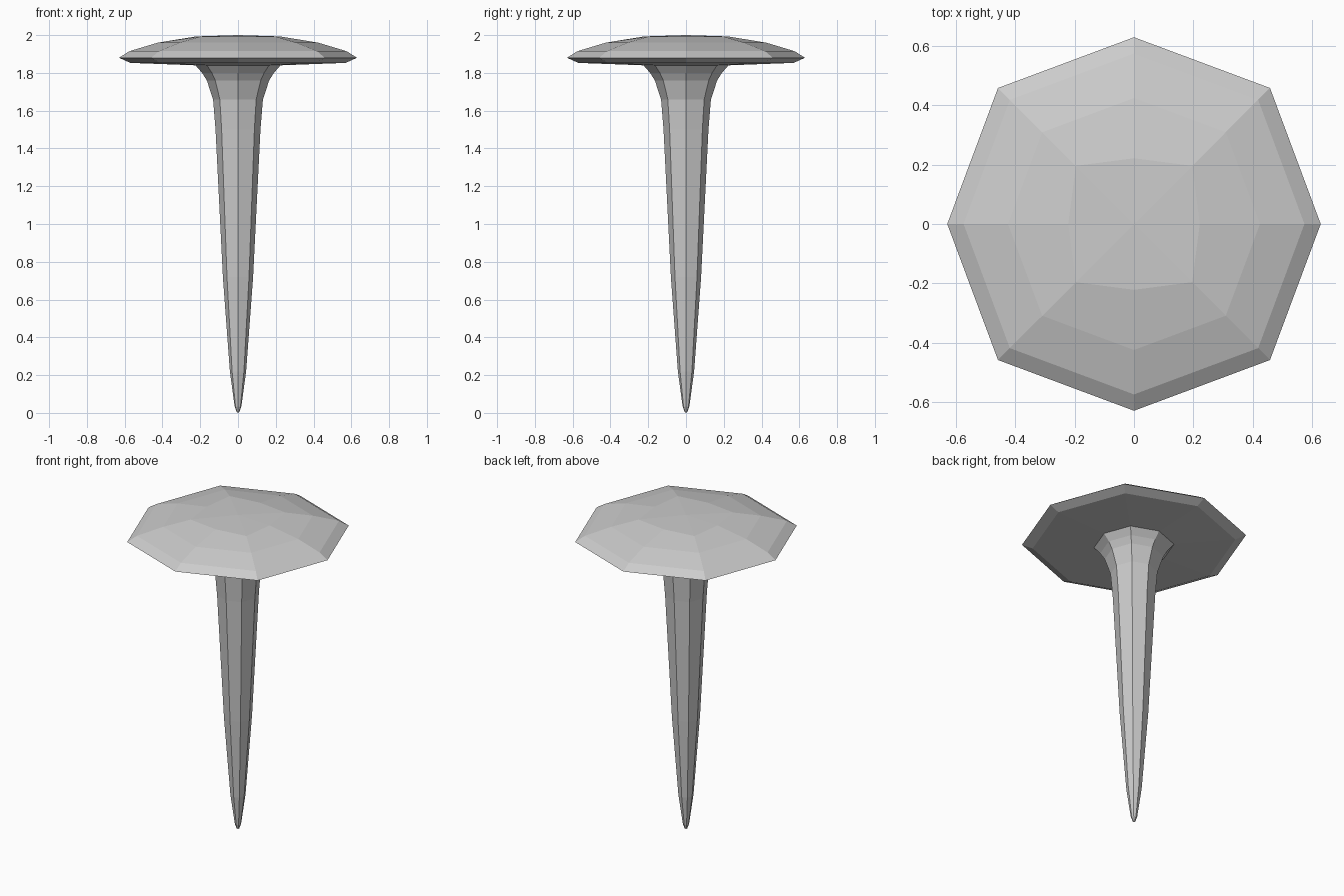
import bpy, bmesh, math

if "Cube" in bpy.data.objects:
    bpy.data.objects.remove(bpy.data.objects["Cube"])

SIDES = 8
DIAG = 1.03  # diagonal corners sit slightly further out than the axis ones


def lathe(name, profile, bottom, top):
    """Flat-faced eight-sided turning; profile is (radius, z[, diagonal factor])."""
    bm = bmesh.new()
    rings = []
    for r, z, *d in profile:
        diag = d[0] if d else DIAG
        ring = []
        for i in range(SIDES):
            a = math.tau * i / SIDES
            k = r * (diag if i % 2 else 1)
            ring.append(bm.verts.new((k * math.cos(a), k * math.sin(a), z)))
        rings.append(ring)
    for lo, hi in zip(rings, rings[1:]):
        for i in range(SIDES):
            j = (i + 1) % SIDES
            bm.faces.new((lo[i], lo[j], hi[j], hi[i]))
    # close the ends with a fan to a centre point
    for ring, z in ((rings[0], bottom), (rings[-1], top)):
        if z is not None:
            tip = bm.verts.new((0, 0, z))
            for i in range(SIDES):
                bm.faces.new((ring[i], ring[(i + 1) % SIDES], tip))
    bmesh.ops.recalc_face_normals(bm, faces=bm.faces)
    mesh = bpy.data.meshes.new(name)
    bm.to_mesh(mesh)
    bm.free()
    obj = bpy.data.objects.new(name, mesh)
    bpy.context.collection.objects.link(obj)
    return obj


# Tapered spike, flared under the cap, and wide domed cap in one continuous skin
lathe("nail", [
    (0.008, 0.006), (0.018, 0.035), (0.043, 0.22), (0.08, 0.72),
    (0.119, 1.5), (0.132, 1.66), (0.165, 1.76), (0.19, 1.80), (0.225, 1.84),
    (0.57, 1.853), (0.63, 1.88), (0.575, 1.915),
    (0.425, 1.96), (0.222, 1.993, 1.25),
], bottom=0.0, top=2.0)
